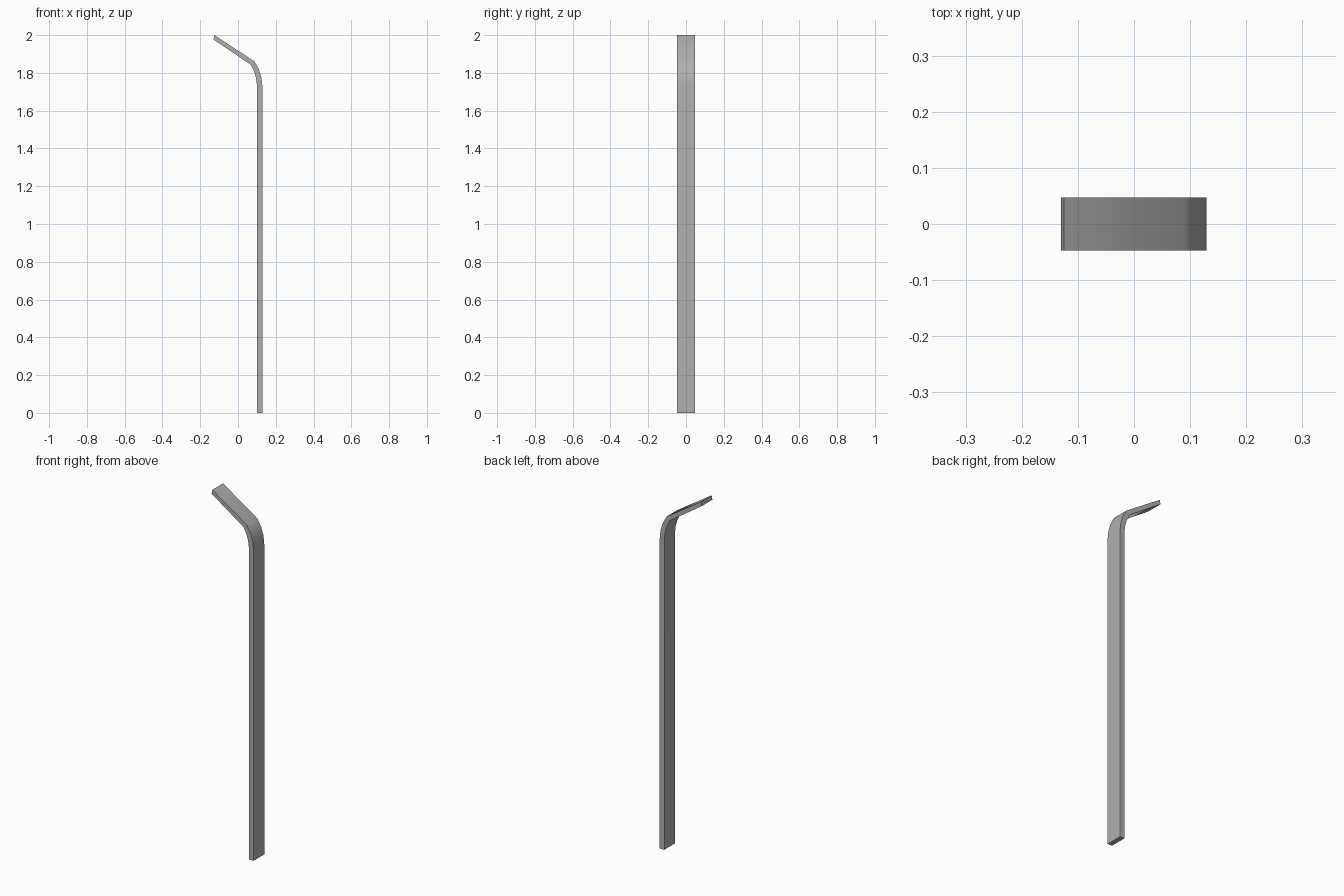
import bpy, bmesh, math

if "Cube" in bpy.data.objects:
    bpy.data.objects.remove(bpy.data.objects["Cube"])

HALF_WIDTH = 0.047

# Side profile of the bent flat bar: paired (x, z) points along outer and inner faces
outer = [(0.129, 0), (0.129, 1.73), (0.124, 1.776), (0.111, 1.818), (0.087, 1.861), (-0.125, 2.0)]
inner = [(0.101, 0), (0.101, 1.73), (0.096, 1.77), (0.086, 1.806), (0.068, 1.843), (-0.13, 1.977)]

# Cross-section rings swept along the profile
bm = bmesh.new()
rings = []
for (ox, oz), (ix, iz) in zip(outer, inner):
    rings.append([bm.verts.new(p) for p in (
        (ox, -HALF_WIDTH, oz), (ox, HALF_WIDTH, oz),
        (ix, HALF_WIDTH, iz), (ix, -HALF_WIDTH, iz))])

# Side walls and end caps
for a, b in zip(rings, rings[1:]):
    for i in range(4):
        j = (i + 1) % 4
        bm.faces.new((a[i], a[j], b[j], b[i]))
bm.faces.new(rings[0])
bm.faces.new(rings[-1])
bmesh.ops.recalc_face_normals(bm, faces=bm.faces)

mesh = bpy.data.meshes.new("bent_post")
bm.to_mesh(mesh)
bm.free()
post = bpy.data.objects.new("bent_post", mesh)
bpy.context.collection.objects.link(post)

# Dark grey metal
metal = bpy.data.materials.new("dark_grey_metal")
metal.diffuse_color = (0.43, 0.43, 0.43, 1)
metal.use_nodes = True
metal.node_tree.nodes["Principled BSDF"].inputs["Base Color"].default_value = metal.diffuse_color
mesh.materials.append(metal)

# Smooth bend, crisp bar edges
bpy.context.view_layer.objects.active = post
post.select_set(True)
bpy.ops.object.shade_smooth_by_angle(angle=math.radians(30))
